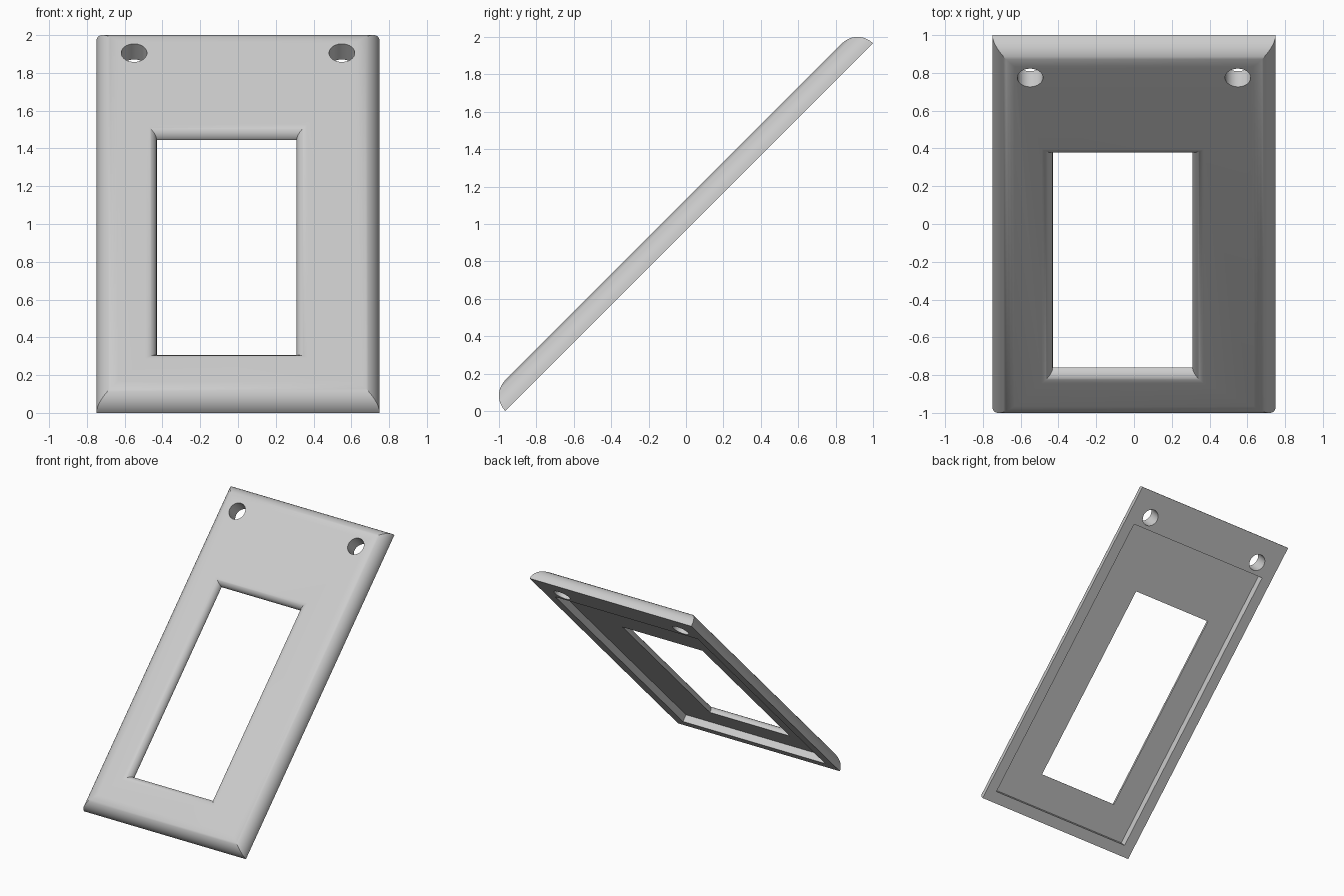
import bpy, bmesh, math
from mathutils import Matrix

cube = bpy.data.objects.get("Cube")
if cube:
    bpy.data.objects.remove(cube, do_unlink=True)

HALF_W, HALF_L, THICK = 0.75, 1.39, 0.117
RECESS = 0.058
STEPS = 12
HOLE_X, HOLE_V, HOLE_R = 0.55, 1.188, 0.068

grey = bpy.data.materials.new("light_grey")
grey.use_nodes = True
colour = (0.6, 0.6, 0.6, 1)
grey.diffuse_color = colour
grey.node_tree.nodes["Principled BSDF"].inputs["Base Color"].default_value = colour


def make_object(name, bm):
    mesh = bpy.data.meshes.new(name)
    bm.to_mesh(mesh)
    bm.free()
    mesh.materials.append(grey)
    obj = bpy.data.objects.new(name, mesh)
    bpy.context.collection.objects.link(obj)
    return obj


def rect(x0, x1, v0, v1, grow, w):
    """Rectangular ring of corners, grown outward by grow, at height w."""
    return [(x0 - grow, v0 - grow, w), (x1 + grow, v0 - grow, w),
            (x1 + grow, v1 + grow, w), (x0 - grow, v1 + grow, w)]


outer = (-HALF_W, HALF_W, -HALF_L, HALF_L)
window = (-0.43, 0.31, -1.041, 0.595)
recess = (-0.66, 0.66, -1.30, 1.09)
lip = THICK - RECESS
angles = [math.pi / 2 * i / STEPS for i in range(STEPS + 1)]

# Rounded outer edge, rounded window edge, then the recessed back
rings = [rect(*outer, -THICK * (1 - math.cos(a)), THICK * math.sin(a)) for a in angles]
rings += [rect(*window, lip * (1 - math.cos(a)), RECESS + lip * math.sin(a))
          for a in reversed(angles)]
rings += [rect(*recess, 0, RECESS), rect(*recess, 0, 0)]

# Join the rings into one closed frame
bm = bmesh.new()
loops = [[bm.verts.new(p) for p in ring] for ring in rings]
for i, loop in enumerate(loops):
    following = loops[(i + 1) % len(loops)]
    for j in range(4):
        k = (j + 1) % 4
        bm.faces.new((loop[j], loop[k], following[k], following[j]))
bmesh.ops.recalc_face_normals(bm, faces=bm.faces)
frame = make_object("cover_plate", bm)

# Two screw holes near the upper end
bm = bmesh.new()
for side in (-1, 1):
    bmesh.ops.create_cone(bm, cap_ends=True, segments=48, radius1=HOLE_R, radius2=HOLE_R,
                          depth=1, matrix=Matrix.Translation((side * HOLE_X, HOLE_V, 0)))
cutter = make_object("hole_cutter", bm)
cutter.hide_render = True
cut = frame.modifiers.new("screw_holes", "BOOLEAN")
cut.operation = "DIFFERENCE"
cut.solver = "EXACT"
cut.object = cutter

bpy.ops.object.select_all(action="DESELECT")
frame.select_set(True)
bpy.context.view_layer.objects.active = frame
bpy.ops.object.modifier_apply(modifier=cut.name)
bpy.data.objects.remove(cutter, do_unlink=True)

# Lean the plate back and smooth its rounded edges
frame.data.transform(Matrix.Translation((0, 0.017, 0.983)) @ Matrix.Rotation(math.pi / 4, 4, "X"))
bpy.ops.object.shade_smooth_by_angle(angle=math.radians(30))
